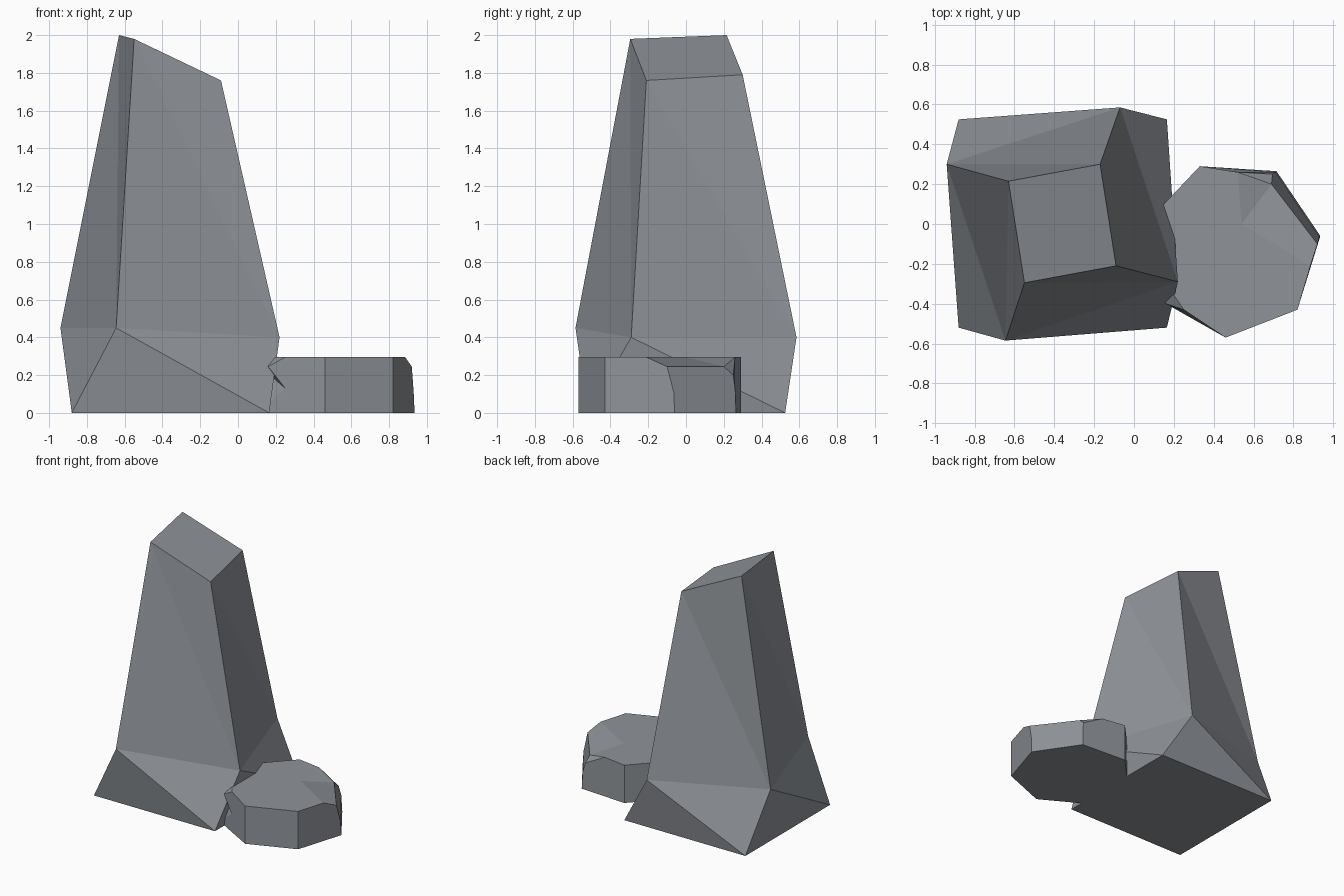
import bpy
import bmesh

cube = bpy.data.objects.get("Cube")
if cube:
    bpy.data.objects.remove(cube, do_unlink=True)

# One stone colour for both rocks
stone = bpy.data.materials.new("stone_grey")
stone.use_nodes = True
colour = (0.275, 0.295, 0.32, 1.0)
stone.diffuse_color = colour
shader = stone.node_tree.nodes["Principled BSDF"]
shader.inputs["Base Color"].default_value = colour
shader.inputs["Roughness"].default_value = 0.9


def finish(name, bm):
    """Turn a bmesh into a flat-shaded stone object."""
    bmesh.ops.recalc_face_normals(bm, faces=bm.faces)
    mesh = bpy.data.meshes.new(name)
    bm.to_mesh(mesh)
    bm.free()
    mesh.materials.append(stone)
    rock = bpy.data.objects.new(name, mesh)
    bpy.context.collection.objects.link(rock)
    return rock


def loft(name, sections):
    """Join equal-length cross-sections with triangles and cap both ends."""
    bm = bmesh.new()
    rings = [[bm.verts.new(point) for point in section] for section in sections]
    for lower, upper in zip(rings, rings[1:]):
        count = len(lower)
        for i in range(count):
            j = (i + 1) % count
            # the creases follow the twist of the shoulder
            bm.faces.new((lower[i], lower[j], upper[i]))
            bm.faces.new((lower[j], upper[j], upper[i]))
    bm.faces.new(rings[0])
    bm.faces.new(rings[-1])
    return finish(name, bm)


def facets(name, points, faces):
    """Build a solid from named corners and space-separated corner lists."""
    bm = bmesh.new()
    corner = {key: bm.verts.new(point) for key, point in points.items()}
    for face in faces:
        bm.faces.new([corner[key] for key in face.split()])
    return finish(name, bm)


# Tall tapering rock: square foot, twisted shoulder, sloping crown
foot = [(-0.88, -0.52, 0), (0.165, -0.52, 0), (0.165, 0.525, 0), (-0.88, 0.525, 0)]
shoulder = [(-0.645, -0.585, 0.45), (0.22, -0.29, 0.4),
            (-0.07, 0.585, 0.4), (-0.94, 0.3, 0.45)]
crown = [(-0.55, -0.295, 1.98), (-0.09, -0.21, 1.76),
         (-0.17, 0.3, 1.79), (-0.63, 0.215, 2.0)]
loft("tall_rock", [foot, shoulder, crown])

# Low boulder: upright sides, flat top
top = 0.295
outline = {
    "front": (0.46, -0.57),
    "front_left": (0.82, -0.43),
    "left": (0.935, -0.06),
    "back_left": (0.715, 0.265),
    "back": (0.33, 0.29),
    "back_right": (0.15, 0.1),
    "right": (0.06, -0.15),
    "front_right": (0.16, -0.4),
}
corners = {"low_" + key: (x, y, 0) for key, (x, y) in outline.items()}
for key in ("front", "front_left", "back", "back_right", "right"):
    corners["top_" + key] = (*outline[key], top)

# Worn rim on the back left and a chipped corner on the front right
corners.update({
    "rim_start": (0.885, -0.21, top),
    "rim_end": (0.52, 0.26, top),
    "hollow": (0.54, 0, top),
    "worn_left": (0.92, -0.1, 0.245),
    "worn_left_low": (0.93, -0.065, 0.11),
    "worn_back": (0.69, 0.2, 0.245),
    "worn_back_mid": (0.695, 0.25, 0.2),
    "worn_back_low": (0.71, 0.26, 0.13),
    "chip_top": (0.25, -0.43, top),
    "chip_high": (0.16, -0.4, 0.245),
    "chip_mid": (0.25, -0.44, 0.13),
    "chip_low": (0.16, -0.4, 0.05),
})

facets("low_boulder", corners, [
    # underside and top
    " ".join("low_" + key for key in outline),
    "top_front top_front_left rim_start hollow rim_end top_back "
    "top_back_right top_right chip_top",
    # upright sides
    "low_front low_front_left top_front_left top_front",
    "low_front_left low_left worn_left_low worn_left rim_start top_front_left",
    "low_left low_back_left worn_back_low worn_back_mid worn_back "
    "worn_left worn_left_low",
    "low_back_left low_back top_back rim_end worn_back_mid worn_back_low",
    "low_back low_back_right top_back_right top_back",
    "low_back_right low_right top_right top_back_right",
    "low_front_right low_front top_front chip_top chip_high chip_mid chip_low",
    # worn rim
    "hollow rim_start worn_left worn_back",
    "hollow worn_back rim_end",
    "worn_back worn_back_mid rim_end",
    # chipped corner
    "chip_top top_right chip_high",
    "chip_high top_right chip_mid",
    "chip_mid top_right chip_low",
    "chip_low top_right low_right low_front_right",
])
